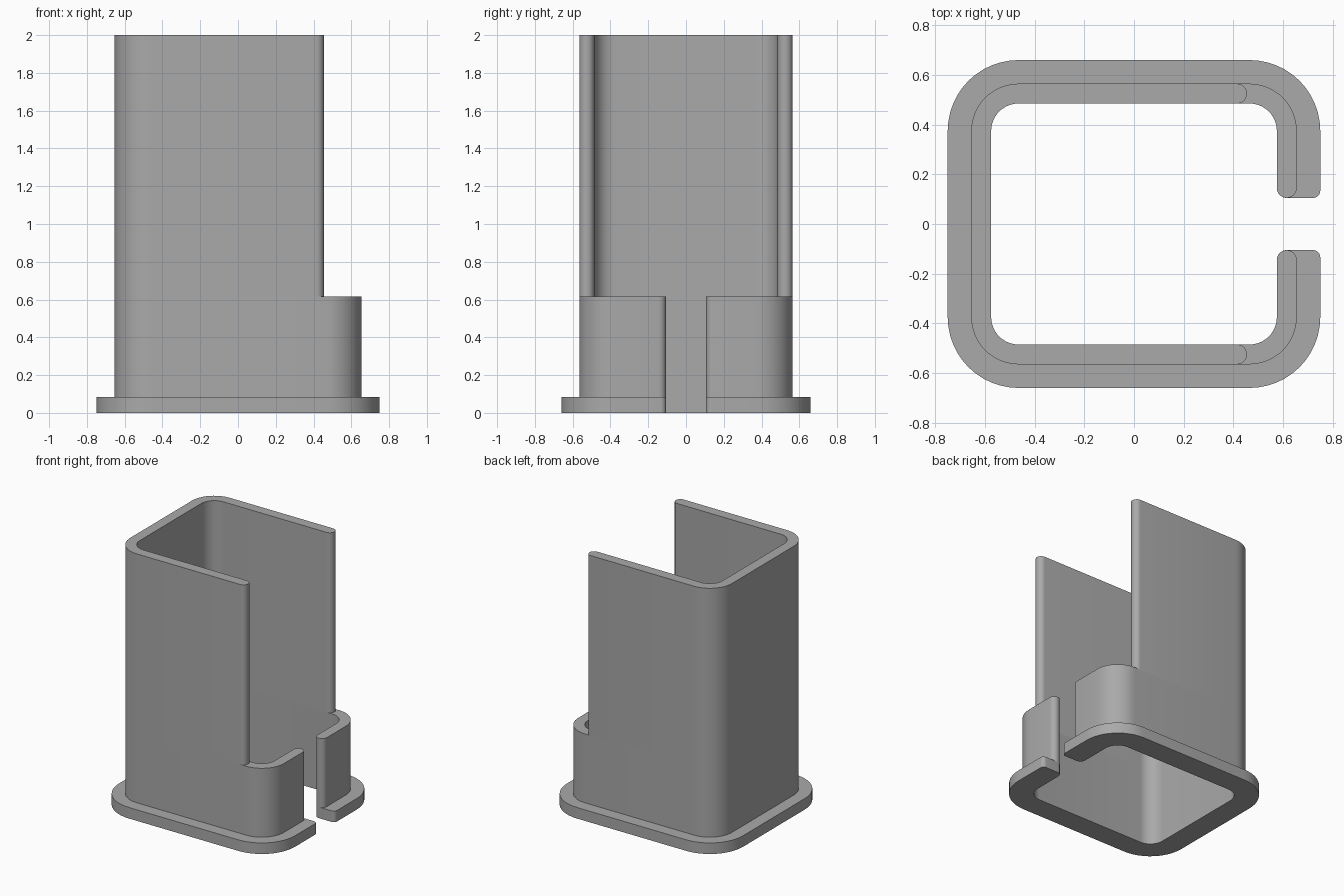
import bpy, bmesh, math

if "Cube" in bpy.data.objects:
    bpy.data.objects.remove(bpy.data.objects["Cube"])

FLANGE_TOP, SLEEVE_TOP, TOP = 0.085, 0.615, 2.0

grey = bpy.data.materials.new("grey")
grey.diffuse_color = (0.4, 0.4, 0.4, 1)
grey.use_nodes = True
grey.node_tree.nodes["Principled BSDF"].inputs["Base Color"].default_value = grey.diffuse_color


def arc(cx, cy, r, a0, a1, n=12):
    return [(cx + r * math.cos(math.radians(a0 + (a1 - a0) * i / n)),
             cy + r * math.sin(math.radians(a0 + (a1 - a0) * i / n))) for i in range(n + 1)]


def left(d):
    """Back wall and left corner, offset outward by d from the inner face."""
    return [(-0.575 - d, 0)] + arc(-0.465, 0.375, 0.11 + d, 180, 90)


def right(d):
    """Rounded corner leading to the slot."""
    return arc(0.465, 0.375, 0.11 + d, 90, 0)


def path(d):
    return left(d) + right(d)


def lip(a0, a1):
    """Rounded wall end at the slot."""
    return arc(0.615, 0.145, 0.04, a0, a1)


def part(name, outline, z0, z1, top, bottom=None):
    """Extrude a clockwise half outline, cap it and mirror it across y = 0."""
    bm = bmesh.new()

    def cap(pts, z, up):
        vs = [bm.verts.new((x, y, z)) for x, y in pts]
        bm.faces.new(vs[::-1] if up else vs)

    ccw = outline[::-1]
    lo = [bm.verts.new((x, y, z0)) for x, y in ccw]
    hi = [bm.verts.new((x, y, z1)) for x, y in ccw]
    for i in range(len(ccw)):
        j = (i + 1) % len(ccw)
        if abs(ccw[i][1]) + abs(ccw[j][1]) > 1e-6:   # leave the mirror plane open
            bm.faces.new((lo[i], lo[j], hi[j], hi[i]))
    cap(top, z1, True)
    if bottom:
        cap(bottom, z0, False)
    bmesh.ops.remove_doubles(bm, verts=bm.verts, dist=1e-5)
    me = bpy.data.meshes.new(name)
    bm.to_mesh(me)
    bm.free()
    me.materials.append(grey)
    ob = bpy.data.objects.new(name, me)
    bpy.context.collection.objects.link(ob)
    bpy.ops.object.select_all(action='DESELECT')
    ob.select_set(True)
    bpy.context.view_layer.objects.active = ob
    bpy.ops.object.shade_smooth_by_angle(angle=math.radians(30))
    mirror = ob.modifiers.new("mirror", 'MIRROR')
    mirror.use_axis = (False, True, False)


inner = path(0)[::-1]
flange_outer = path(0.175) + arc(0.72, 0.135, 0.03, 0, -90)

# base flange, with only the ledge around the sleeve closed on top
flange = flange_outer + lip(270, 180) + inner
ledge = flange_outer + (path(0.08) + lip(0, -90))[::-1]
part("base_flange", flange, 0, FLANGE_TOP, ledge, flange)

# lower sleeve, wrapping round to the slot
sleeve = path(0.08) + lip(0, -180) + inner
rim = arc(0.415, 0.525, 0.04, -90, 90) + right(0.08) + lip(0, -180) + right(0)[::-1]
part("lower_sleeve", sleeve, FLANGE_TOP, SLEEVE_TOP, rim)

# tall three-sided channel
channel = left(0.08) + arc(0.415, 0.525, 0.04, 90, -90) + left(0)[::-1]
part("tall_channel", channel, SLEEVE_TOP, TOP, channel)
